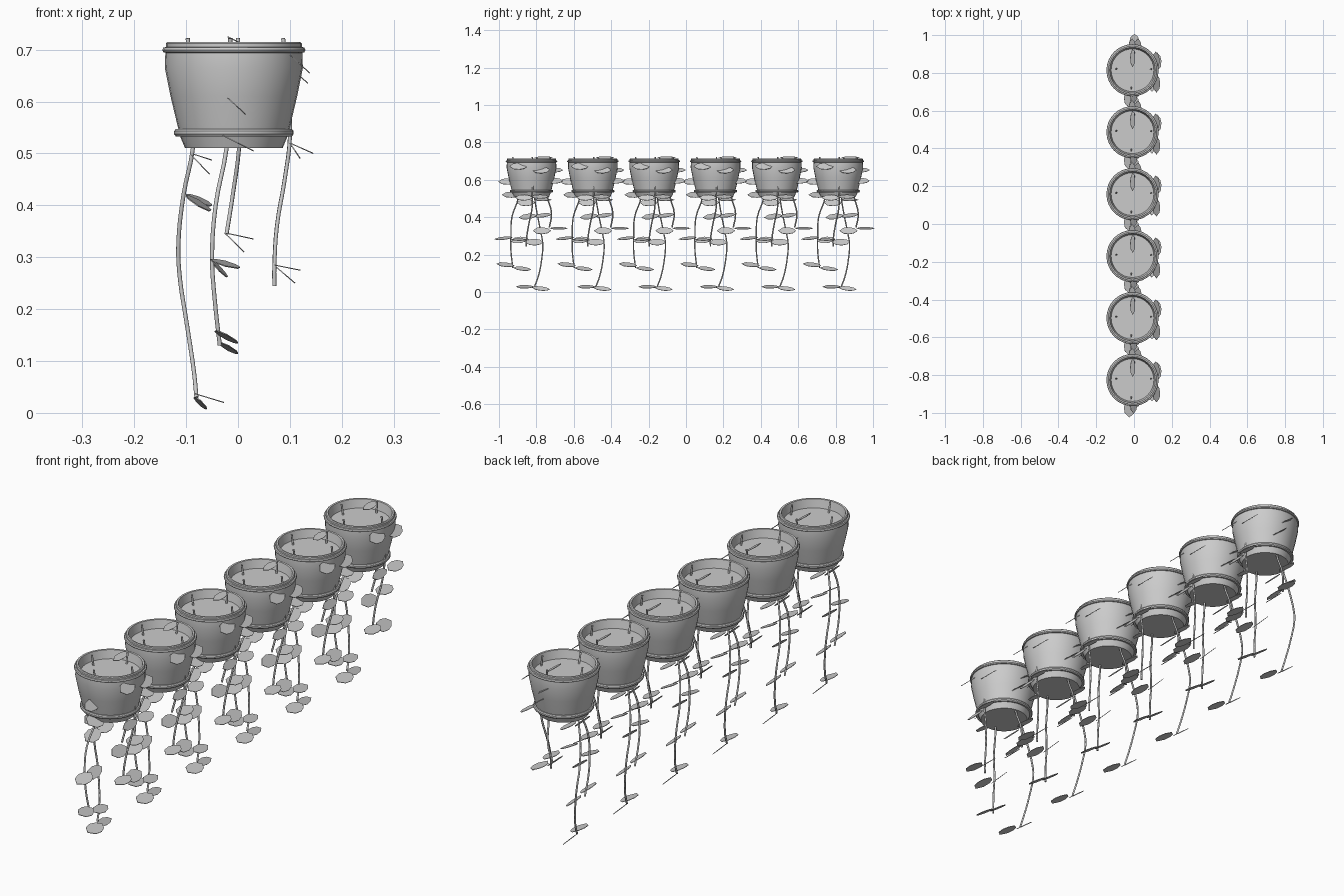
import bpy
import math
from mathutils import Vector

if "Cube" in bpy.data.objects:
    bpy.data.objects.remove(bpy.data.objects["Cube"])

grey = bpy.data.materials.new("plain_grey")
grey.use_nodes = True
GREY = (0.6, 0.6, 0.6, 1)
grey.diffuse_color = GREY
grey.node_tree.nodes["Principled BSDF"].inputs["Base Color"].default_value = GREY

COUNT, SPACING, CENTRE = 6, 0.328, Vector((-0.008, -0.006, 0))


def add_mesh(name, verts, faces):
    mesh = bpy.data.meshes.new(name)
    mesh.from_pydata(verts, [], faces)
    mesh.materials.append(grey)
    obj = bpy.data.objects.new(name, mesh)
    bpy.context.collection.objects.link(obj)
    return obj


def lathe(name, profile, sides=32):
    """Revolve a profile of (radius, height); both ends sit on the axis."""
    verts, faces = [], []
    for r, z in profile:
        for k in range(sides):
            a = math.tau * k / sides
            verts.append((r * math.cos(a), r * math.sin(a), z))
    for j in range(len(profile) - 1):
        for k in range(sides):
            n = (k + 1) % sides
            faces.append((j * sides + k, j * sides + n,
                          (j + 1) * sides + n, (j + 1) * sides + k))
    faces.append(tuple(reversed(range(sides))))
    top = (len(profile) - 1) * sides
    faces.append(tuple(range(top, top + sides)))
    obj = add_mesh(name, verts, faces)
    bpy.ops.object.select_all(action="DESELECT")
    obj.select_set(True)
    bpy.context.view_layer.objects.active = obj
    bpy.ops.object.shade_smooth_by_angle(angle=math.radians(35))
    return obj


def leaf(corner, edge, y, tilt=0.0):
    """Leaf blade running along y, its width going from corner to edge in xz."""
    (x0, z0), (x1, z1) = corner, edge
    outline = [(-1, .5), (-.55, .08), (.1, 0), (.65, .15),
               (1, .5), (.65, .85), (.1, 1), (-.55, .92)]
    return [(x0 + (x1 - x0) * v, y + 0.048 * u, z0 + (z1 - z0) * v + tilt * u)
            for u, v in outline]


# Pot: foot, foot ring, flared wall, rim, inner wall and soil
pot = lathe("pot", [
    (.094, .51), (.104, .534), (.112, .533), (.115, .537), (.115, .543),
    (.112, .547), (.107, .547), (.122, .61), (.133, .665), (.132, .694),
    (.136, .695), (.138, .699), (.136, .704), (.131, .705), (.131, .712),
    (.128, .715), (.121, .714), (.119, .705), (.113, .68)])

# Trailing stems, in coordinates relative to one pot's y centre
STEMS = {
    "left_stem": [(.087, .005, .722), (.098, .008, .6), (.1, .005, .53),
                  (.09, .003, .45), (.075, -.015, .36), (.07, -.027, .28),
                  (.07, -.027, .245)],
    "right_stem": [(-.097, .005, .722), (-.085, .012, .6), (-.087, .016, .51),
                   (-.105, .03, .42), (-.115, .05, .32), (-.112, .06, .26),
                   (-.1, .055, .18), (-.085, .035, .08), (-.08, .016, .03)],
    "front_stem": [(-.015, -.1, .722), (-.015, -.075, .6), (-.022, -.07, .51),
                   (-.043, -.105, .4), (-.05, -.11, .3), (-.045, -.11, .22),
                   (-.035, -.1, .13)],
    "back_stem": [(0, .1, .722), (.005, .08, .6), (.002, .085, .51),
                  (-.01, .107, .42), (-.022, .095, .345)],
}

# Leaves: xz of the inner edge, xz of the outer edge, y centre, end tilt
LEAVES = [
    # right stem
    ((-.09, .5), (-.05, .487), .06, 0), ((-.09, .497), (-.055, .46), -.03, 0),
    ((-.1, .42), (-.05, .4), .06, .006), ((-.1, .418), (-.052, .39), -.02, .006),
    ((-.083, .037), (-.027, .02), -.035, 0), ((-.085, .03), (-.06, .008), .05, -.005),
    # front stem
    ((-.02, .607), (.015, .575), -.13, 0), ((-.03, .535), (.03, .505), -.11, 0),
    ((-.053, .295), (.004, .28), -.15, .005), ((-.053, .295), (-.02, .262), -.065, .005),
    ((-.045, .158), (0, .135), -.14, -.005), ((-.037, .135), (0, .115), -.05, -.005),
    # back stem
    ((0, .61), (.04, .58), .12, 0), ((-.02, .725), (.006, .712), .065, 0),
    ((-.03, .665), (.01, .64), .12, 0),
    ((-.025, .347), (.03, .335), .145, 0), ((-.025, .346), (.012, .31), .055, 0),
    # left stem
    ((.1, .69), (.138, .655), -.07, 0), ((.095, .67), (.135, .635), .05, 0),
    ((.1, .52), (.145, .5), .045, 0), ((.1, .52), (.12, .49), -.04, 0),
    ((.07, .285), (.12, .275), -.065, 0), ((.07, .284), (.11, .25), .015, 0),
]


def stem(name, path):
    """Thin round tube through the path points."""
    curve = bpy.data.curves.new(name, "CURVE")
    curve.dimensions = "3D"
    curve.bevel_depth = .004
    curve.bevel_resolution = 1
    curve.resolution_u = 4
    curve.use_fill_caps = True
    spline = curve.splines.new("BEZIER")
    spline.bezier_points.add(len(path) - 1)
    for point, co in zip(spline.bezier_points, path):
        point.co = co
        point.handle_left_type = point.handle_right_type = "AUTO"
    curve.materials.append(grey)
    obj = bpy.data.objects.new(name, curve)
    bpy.context.collection.objects.link(obj)
    return obj


# All blades of one plant, double layered with a sliver of thickness
blades = [leaf(*entry) for entry in LEAVES]
size = len(blades[0])
leaves = add_mesh("leaves", [v for blade in blades for v in blade],
                  [tuple(range(i * size, (i + 1) * size)) for i in range(len(blades))])
thick = leaves.modifiers.new("thickness", "SOLIDIFY")
thick.thickness = .002
thick.offset = 0

plant = [leaves] + [stem(name, path) for name, path in STEMS.items()]

# Repeat the planter along the row
for i in range(COUNT):
    y = CENTRE.y + (i - (COUNT - 1) / 2) * SPACING
    for part in [pot] + plant:
        item = part if i == 0 else part.copy()
        if i:
            bpy.context.collection.objects.link(item)
        item.location = (CENTRE.x if part == pot else 0, y, 0)
